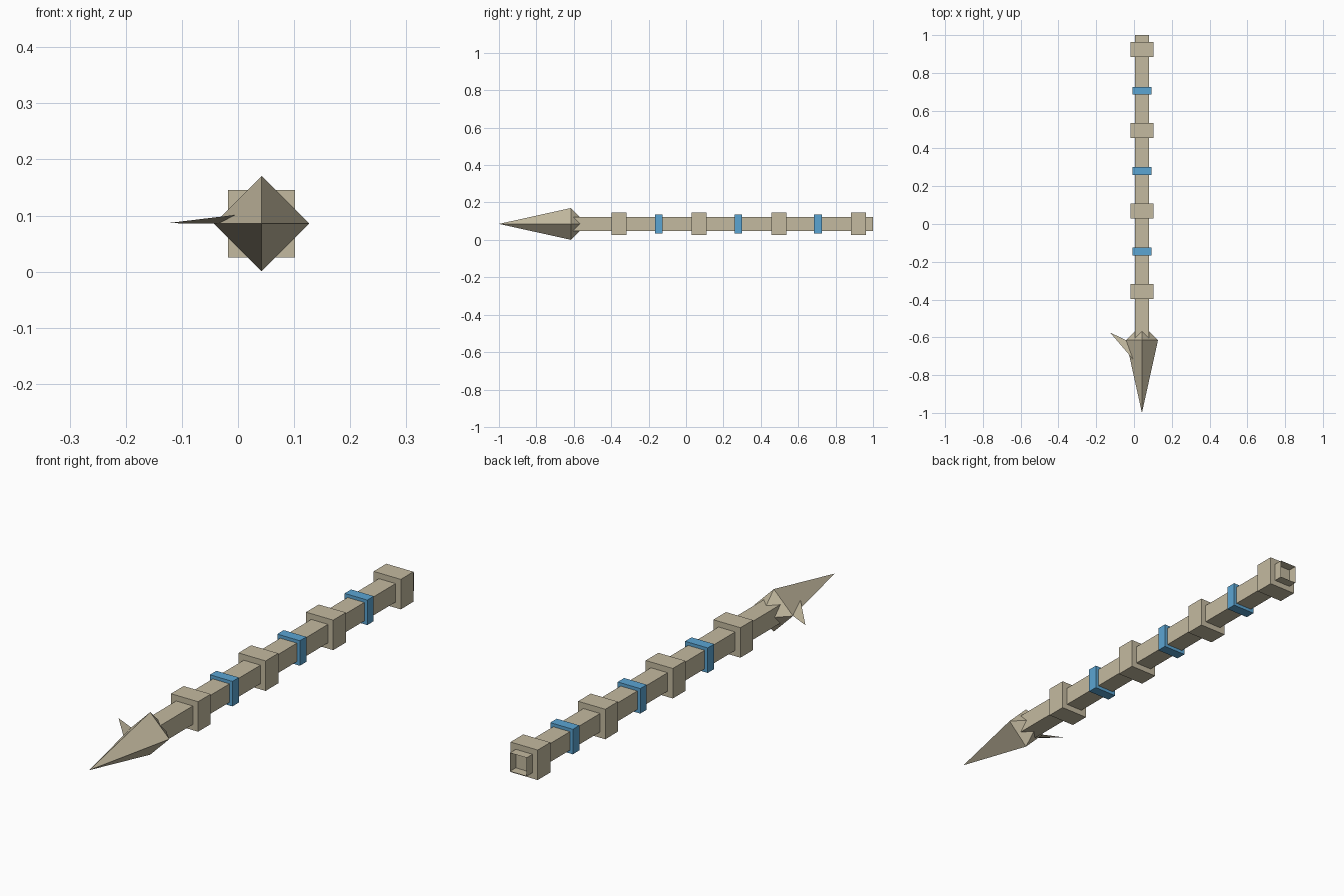
import bpy, bmesh

if "Cube" in bpy.data.objects:
    bpy.data.objects.remove(bpy.data.objects["Cube"])

CX, CZ = 0.042, 0.0855   # axis of the spear, which runs along y


def material(name, rgb):
    m = bpy.data.materials.new(name)
    m.diffuse_color = (*rgb, 1)
    m.use_nodes = True
    m.node_tree.nodes["Principled BSDF"].inputs["Base Color"].default_value = m.diffuse_color
    return m


TAN = material("tan", (0.55, 0.49, 0.35))
BLUE = material("blue", (0.105, 0.375, 0.65))


def add_mesh(name, verts, faces, mat):
    me = bpy.data.meshes.new(name)
    me.from_pydata(verts, [], faces)
    bm = bmesh.new()
    bm.from_mesh(me)
    bmesh.ops.recalc_face_normals(bm, faces=bm.faces)
    bm.to_mesh(me)
    bm.free()
    me.materials.append(mat)
    ob = bpy.data.objects.new(name, me)
    bpy.context.collection.objects.link(ob)
    return ob


def square(h, y):
    return [(CX + a * h, y, CZ + b * h) for a, b in ((-1, -1), (1, -1), (1, 1), (-1, 1))]


def diamond(r, y):
    return [(CX + a * r, y, CZ + b * r) for a, b in ((-1, 0), (0, -1), (1, 0), (0, 1))]


SIDES = [(i, (i + 1) % 4, (i + 1) % 4 + 4, i + 4) for i in range(4)]
CAPS = [(0, 1, 2, 3), (4, 5, 6, 7)]


def band(name, y, half_len, half_width, mat):
    add_mesh(name, square(half_width, y - half_len) + square(half_width, y + half_len),
             SIDES + CAPS, mat)


# Shaft: square tube, open at the back end
add_mesh("shaft", square(0.037, -0.62) + square(0.037, 1.0), SIDES + CAPS[:1], TAN)

# Thick collars, with thinner blue bands between them
for i in range(4):
    band(f"collar_{i + 1}", 0.923 - 0.427 * i, 0.04, 0.06, TAN)
for i in range(3):
    band(f"blue_band_{i + 1}", 0.706 - 0.426 * i, 0.0205, 0.05, BLUE)

# Head: long four-sided point, tapering back into the shaft
add_mesh("spear_head",
         diamond(0.085, -0.615) + diamond(0.03, -0.56) + [(CX, -1.0, CZ)],
         SIDES + CAPS[1:] + [(i, (i + 1) % 4, 8) for i in range(4)], TAN)

# Barb: thin swept-back spike on the left of the head
add_mesh("barb",
         [(-0.126, -0.575, CZ + 0.001), (-0.002, -0.72, CZ + 0.016),
          (-0.042, -0.615, CZ + 0.001), (-0.01, -0.67, CZ)],
         [(0, 1, 2), (0, 1, 3), (0, 3, 2), (1, 2, 3)], TAN)
